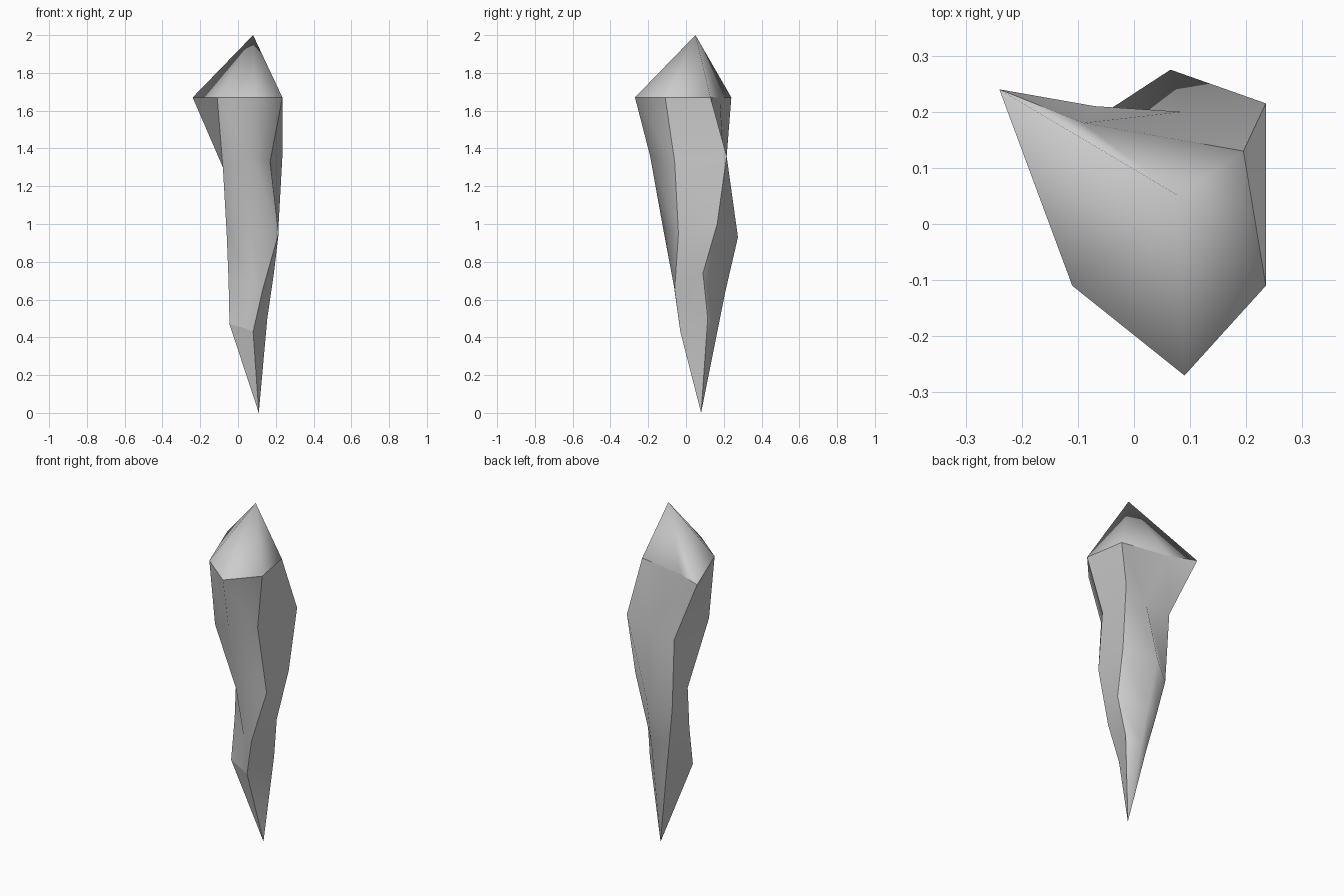
import bpy
import bmesh

# Remove the default object only
default_cube = bpy.data.objects.get("Cube")
if default_cube:
    bpy.data.objects.remove(default_cube, do_unlink=True)


def make_material(name, colour):
    material = bpy.data.materials.new(name)
    material.use_nodes = True
    material.diffuse_color = colour
    shader = material.node_tree.nodes["Principled BSDF"]
    shader.inputs["Base Color"].default_value = colour
    return material


# Each ridge of the shard runs from the widest ring down towards the point
left_ridge = [(-.11, -.11, 1.67), (-.08, -.1, 1.3), (-.06, .07, .95),
              (-.05, .04, .7), (-.045, 0, .47)]
front_ridge = [(.09, -.27, 1.67), (.07, -.19, 1.36), (.07, -.12, .97),
               (.08, -.065, .68), (.03, -.02, .45)]
right_ridge = [(.235, -.11, 1.67), (.17, -.06, 1.33), (.215, -.04, .95),
               (.13, -.06, .65), (.08, -.03, .43)]
back_right_ridge = [(.195, .13, 1.67), (.235, .215, 1.36), (.215, .165, 1),
                    (.19, .09, .74), (.155, .115, .5)]
back_ridge = [(-.09, .18, 1.67), (.085, .2, 1.31), (.065, .275, .93),
              (.08, .21, .65), (.09, .17, .45)]
back_left_ridge = [(-.24, .24, 1.67), (-.07, .21, 1.29), (-.05, .2, .87),
                   (-.01, .17, .65), (.03, .14, .45)]

# Ridges in order round the shard, with whether each one is a hard crease
ridges = [
    (left_ridge, True),
    (front_ridge, False),
    (right_ridge, True),
    (back_right_ridge, True),
    (back_ridge, False),
    (back_left_ridge, True),
]
apex_position = (.08, .05, 2)
tip_position = (.11, .08, 0)


def crease(mesh, first, second):
    edge = mesh.edges.get((first, second))
    if edge:
        edge.smooth = False


def build_shard(name, material):
    shard = bmesh.new()
    columns = [[shard.verts.new(point) for point in ridge]
               for ridge, _ in ridges]
    apex = shard.verts.new(apex_position)
    tip = shard.verts.new(tip_position)

    # Cap, body and lower spike between each pair of neighbouring ridges
    for index, here in enumerate(columns):
        after = columns[(index + 1) % len(columns)]
        shard.faces.new((here[0], after[0], apex))
        for row in range(len(here) - 1):
            shard.faces.new((here[row], here[row + 1],
                             after[row + 1], after[row]))
        shard.faces.new((here[-1], tip, after[-1]))

    # Smooth faces, split by the hard ridges and the rim under the cap
    for face in shard.faces:
        face.smooth = True
    for index, column in enumerate(columns):
        crease(shard, column[0], columns[(index + 1) % len(columns)][0])
        if ridges[index][1]:
            for upper, lower in zip(column, column[1:] + [tip]):
                crease(shard, upper, lower)

    # Break line where the front faces turn in to the point
    crease(shard, columns[0][-1], columns[1][-1])
    crease(shard, columns[1][-1], columns[2][-1])

    bmesh.ops.recalc_face_normals(shard, faces=shard.faces[:])
    mesh = bpy.data.meshes.new(name)
    shard.to_mesh(mesh)
    shard.free()
    mesh.materials.append(material)
    shard_object = bpy.data.objects.new(name, mesh)
    bpy.context.collection.objects.link(shard_object)
    return shard_object


build_shard("crystal_shard", make_material("pale_grey", (.6, .6, .6, 1)))
